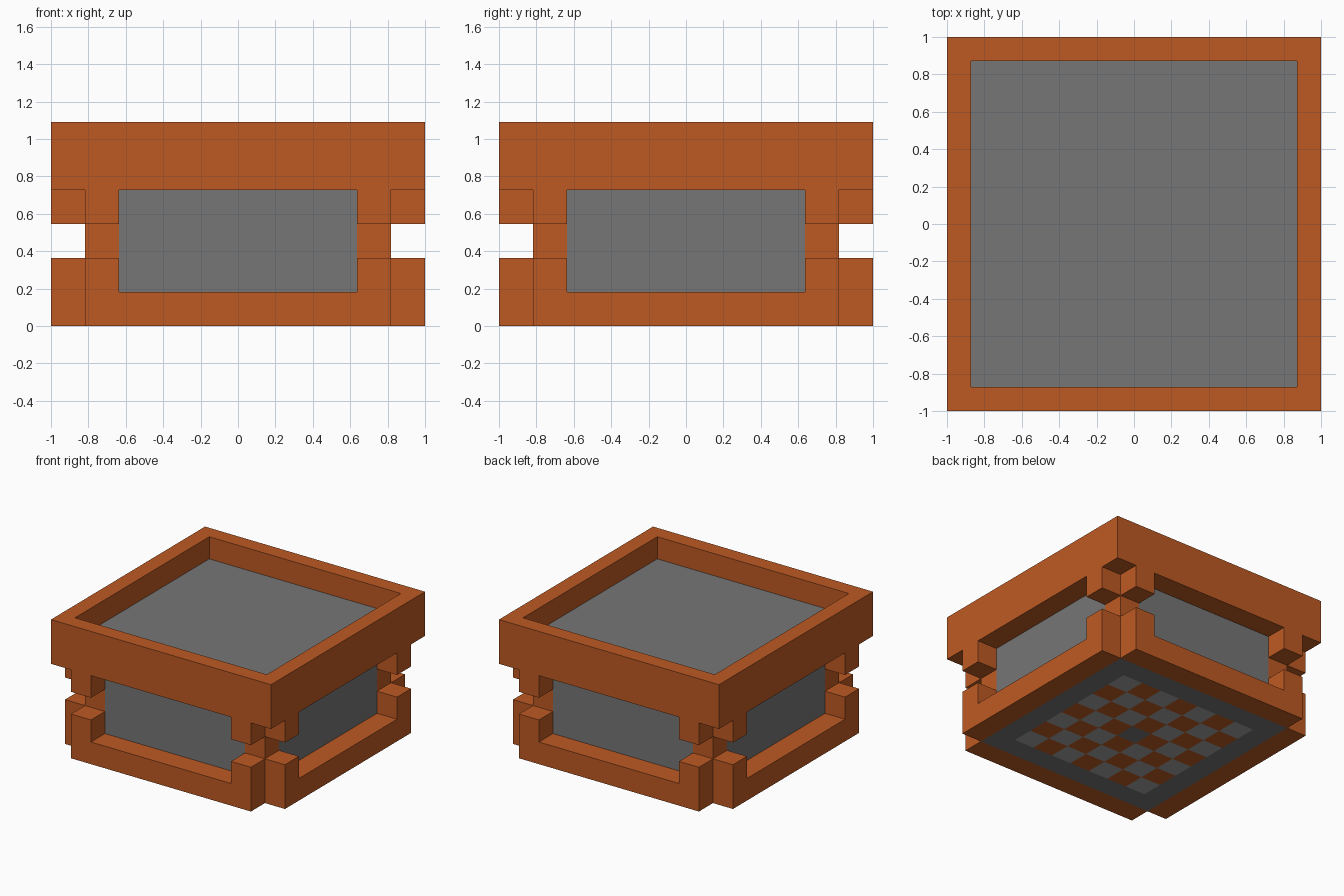
import bpy
import bmesh
from math import pi
from mathutils import Matrix, Vector

cube = bpy.data.objects.get("Cube")
if cube:
    bpy.data.objects.remove(cube)

U = 2 / 11  # one block of the block grid


def material(name, rgb):
    mat = bpy.data.materials.new(name)
    mat.use_nodes = True
    mat.diffuse_color = (*rgb, 1)
    mat.node_tree.nodes["Principled BSDF"].inputs["Base Color"].default_value = (*rgb, 1)
    return mat


ORANGE, GREY, LIGHT = range(3)
MATERIALS = [
    material("burnt_orange", (0.515, 0.102, 0.017)),
    material("mid_grey", (0.18, 0.18, 0.18)),
    material("light_grey", (0.37, 0.37, 0.37)),
]


def finish(name, bm):
    """Scale from block units and add the mesh to the scene."""
    bmesh.ops.scale(bm, vec=(U, U, U), verts=bm.verts)
    bm.normal_update()
    mesh = bpy.data.meshes.new(name)
    bm.to_mesh(mesh)
    bm.free()
    for mat in MATERIALS:
        mesh.materials.append(mat)
    obj = bpy.data.objects.new(name, mesh)
    bpy.context.collection.objects.link(obj)
    return obj


def box(bm, lo, hi):
    lo, hi = Vector(lo), Vector(hi)
    size = Matrix.Diagonal((*(hi - lo), 1))
    bmesh.ops.create_cube(bm, size=1, matrix=Matrix.Translation((lo + hi) / 2) @ size)


# Core: cut along the block grid, then coloured by face direction and cell
bm = bmesh.new()
box(bm, (-4.5, -4.5, 0), (4.5, 4.5, 4))
cuts = [(axis, i - 3.5) for axis in (0, 1) for i in range(8)]
cuts += [(2, z) for z in (1, 2, 3)]
for axis, offset in cuts:
    normal = Vector((0, 0, 0))
    normal[axis] = 1
    bmesh.ops.bisect_plane(bm, geom=bm.verts[:] + bm.edges[:] + bm.faces[:],
                           plane_co=normal * offset, plane_no=normal)
bm.normal_update()
for face in bm.faces:
    c = face.calc_center_median()
    if face.normal.z < -0.5:
        # Underside: grey border and centre, checkered field between
        i, j = round(c.x), round(c.y)
        if max(abs(i), abs(j)) > 3 or i == j == 0:
            face.material_index = GREY
        else:
            face.material_index = ORANGE if (i + j) % 2 else LIGHT
    elif abs(face.normal.z) < 0.5:
        # Sides: grey window panel inside an orange frame
        across = min(abs(c.x), abs(c.y))
        face.material_index = GREY if across < 3.5 and c.z > 1 else ORANGE
finish("core", bm)

# Top slab with a sunken grey floor
bm = bmesh.new()
box(bm, (-5.5, -5.5, 4), (5.5, 5.5, 6))
bm.normal_update()
top = max(bm.faces, key=lambda f: f.normal.z)
bmesh.ops.inset_individual(bm, faces=[top], thickness=1)
floor = bmesh.ops.extrude_discrete_faces(bm, faces=[top])["faces"][0]
bmesh.ops.translate(bm, vec=(0, 0, -1), verts=floor.verts)
floor.material_index = GREY
finish("top_tray", bm)

# Four sides: a lower rail with raised ends, and two hanging corner blocks
RAIL = [(-4.5, 0), (4.5, 0), (4.5, 2), (3.5, 2), (3.5, 1), (-3.5, 1), (-3.5, 2), (-4.5, 2)]
for k, side in enumerate(("front", "left", "back", "right")):
    turn = Matrix.Rotation(k * pi / 2, 3, "Z")

    bm = bmesh.new()
    outline = bm.faces.new([bm.verts.new((x, -5.5, z)) for x, z in RAIL])
    back = bmesh.ops.extrude_face_region(bm, geom=[outline], use_keep_orig=True)["geom"]
    bmesh.ops.translate(bm, vec=(0, 1, 0),
                        verts=[g for g in back if isinstance(g, bmesh.types.BMVert)])
    bmesh.ops.recalc_face_normals(bm, faces=bm.faces)
    bmesh.ops.rotate(bm, matrix=turn, verts=bm.verts)
    finish(f"{side}_lower_rail", bm)

    bm = bmesh.new()
    for x in (-4.5, 3.5):
        box(bm, (x, -5.5, 3), (x + 1, -4.5, 4))
    bmesh.ops.rotate(bm, matrix=turn, verts=bm.verts)
    finish(f"{side}_hanging_blocks", bm)
